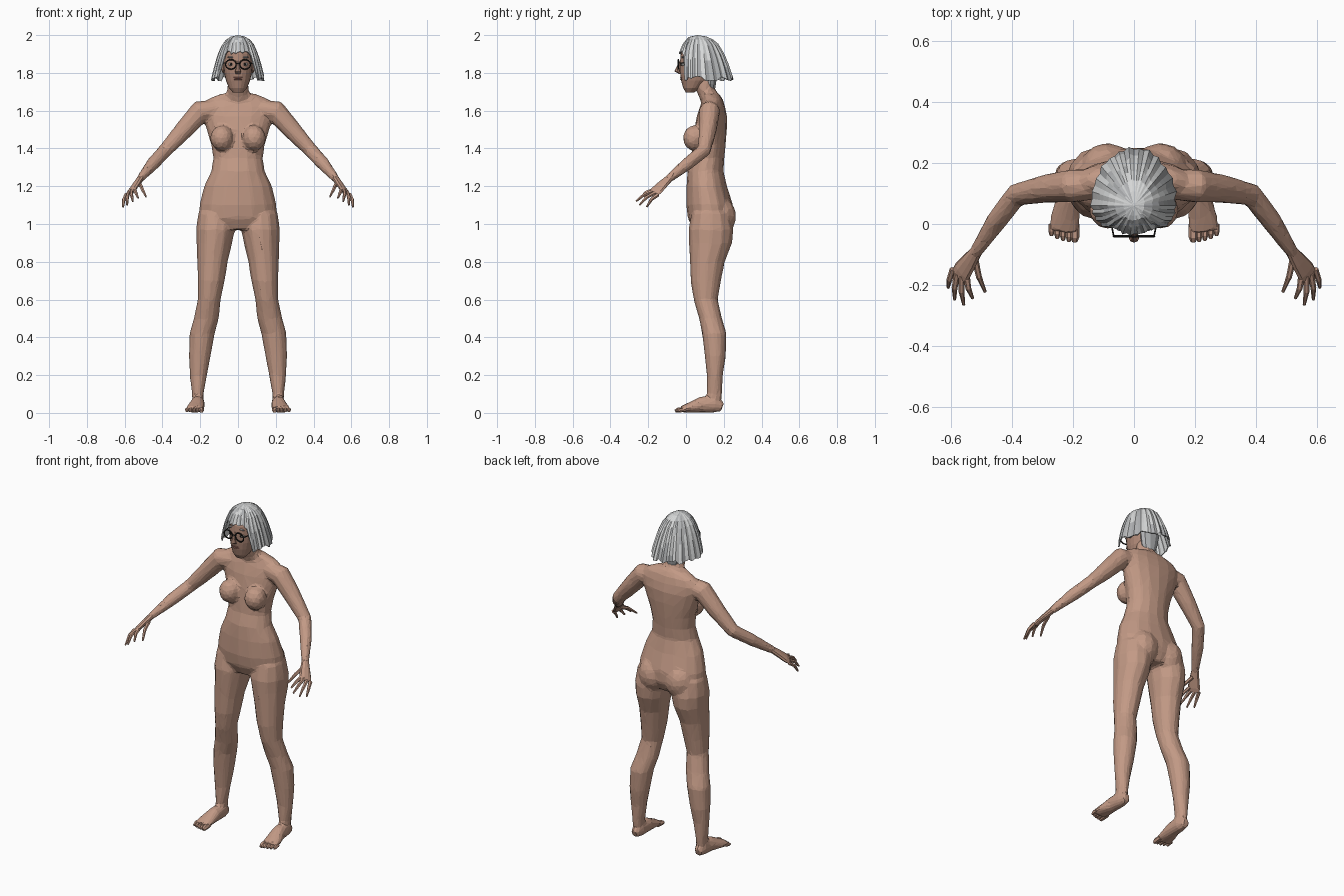
import bpy, bmesh, math, random
from mathutils import Vector, Matrix

random.seed(4)
if "Cube" in bpy.data.objects:
    bpy.data.objects.remove(bpy.data.objects["Cube"], do_unlink=True)


def material(name, r, g, b):
    m = bpy.data.materials.new(name)
    m.use_nodes = True
    m.diffuse_color = (r, g, b, 1)
    m.node_tree.nodes["Principled BSDF"].inputs["Base Color"].default_value = (r, g, b, 1)
    return m


skin = material("skin", .54, .32, .235)
face_skin = material("face skin", .43, .25, .185)
lip = material("lip", .33, .15, .12)
silver = material("light silver hair", .68, .69, .69)
grey = material("grey hair", .44, .45, .46)
black = material("black frame", .015, .014, .013)
white = material("eye white", .75, .73, .7)


def tube(bm, rings, n=12, axis=None, ref=(0, 1, 0), side=1):
    """Closed loft through rings of (x, y, z, half width, half depth)."""
    pts = [Vector(r[:3]) for r in rings]
    loops = []
    for i, r in enumerate(rings):
        w = Vector(axis) if axis else pts[min(i + 1, len(pts) - 1)] - pts[max(i - 1, 0)]
        w.normalize()
        u = Vector(ref).cross(w).normalized()
        v = w.cross(u)
        loop = []
        for k in range(n):
            a = math.tau * k / n
            p = pts[i] + u * (r[3] * math.cos(a)) + v * (r[4] * math.sin(a))
            loop.append(bm.verts.new((p.x * side, p.y, p.z)))
        loops.append(loop)
    for a, b in zip(loops, loops[1:]):
        for k in range(n):
            bm.faces.new((a[k], a[(k + 1) % n], b[(k + 1) % n], b[k]))
    bm.faces.new(loops[0])
    bm.faces.new(loops[-1])


def ball(bm, centre, radii, seg=12):
    mat = Matrix.Translation(centre) @ Matrix.Diagonal((*radii, 1))
    bmesh.ops.create_uvsphere(bm, u_segments=seg, v_segments=seg // 2 + 2, radius=1, matrix=mat)


def finish(name, bm, *mats):
    bmesh.ops.recalc_face_normals(bm, faces=bm.faces)
    mesh = bpy.data.meshes.new(name)
    bm.to_mesh(mesh)
    bm.free()
    for m in mats:
        mesh.materials.append(m)
    ob = bpy.data.objects.new(name, mesh)
    bpy.context.scene.collection.objects.link(ob)
    return ob


UP = (0, 0, 1)

# Body: torso, neck, limbs and feet fused into one faceted skin
bm = bmesh.new()
torso = [(.97, .13, .12, .09), (1.03, .13, .205, .12), (1.1, .125, .205, .124),
         (1.2, .11, .18, .107), (1.28, .103, .142, .095), (1.35, .115, .131, .088),
         (1.42, .122, .142, .088), (1.5, .13, .167, .086), (1.57, .137, .19, .08),
         (1.62, .14, .198, .067), (1.66, .142, .165, .053), (1.69, .13, .09, .045)]
tube(bm, [(0, y, z, a, b) for z, y, a, b in torso], 16, UP)
neck = [(1.62, .14, .07, .05), (1.68, .12, .062, .054), (1.72, .1, .056, .052), (1.78, .09, .052, .05)]
tube(bm, [(0, y, z, a, b) for z, y, a, b in neck], 12, UP)

leg = [(.12, .13, 1.06, .09, .1), (.12, .132, .97, .103, .12), (.125, .13, .9, .095, .115),
       (.135, .113, .8, .081, .093), (.142, .105, .7, .072, .081), (.152, .104, .6, .061, .064),
       (.168, .13, .5, .067, .061), (.19, .15, .42, .067, .065), (.203, .155, .3, .058, .056),
       (.21, .153, .2, .046, .043), (.213, .15, .1, .031, .041), (.213, .145, .04, .03, .04)]
foot = [(.213, .194, .03, .022, .024), (.212, .15, .046, .036, .046), (.215, .08, .044, .04, .043),
        (.225, .02, .028, .049, .028), (.23, -.025, .018, .051, .018)]
arm = [(.12, .13, 1.6, .06, .05), (.2, .125, 1.596, .06, .056), (.29, .115, 1.494, .05, .047),
       (.385, .095, 1.39, .038, .038), (.45, .01, 1.32, .036, .034), (.523, -.1, 1.233, .02, .022)]
for s in (1, -1):
    tube(bm, leg, 12, UP, side=s)
    tube(bm, foot, 12, ref=UP, side=s)
    tube(bm, arm, 10, side=s)
    ball(bm, (s * .085, .045, 1.455), (.062, .062, .068))
    ball(bm, (s * .088, .183, 1.04), (.088, .083, .1))
body = finish("body", bm, skin)
remesh = body.modifiers.new("fuse", 'REMESH')
remesh.mode = 'VOXEL'
remesh.voxel_size = .009
smooth = body.modifiers.new("soften", 'SMOOTH')
smooth.iterations = 6
facets = body.modifiers.new("facets", 'DECIMATE')
facets.ratio = .06

# Hands and toes
palm = [(.513, -.085, 1.245, .02, .018), (.54, -.125, 1.208, .03, .016),
        (.562, -.155, 1.178, .036, .014), (.573, -.17, 1.163, .033, .01)]
across = Vector((-.05, -.035, .035))
flat = Vector((.06, -.08, -.08)).cross(across)
fingers = [((.548, -.17, 1.182), (.528, -.243, 1.137)), ((.564, -.17, 1.176), (.557, -.264, 1.12)),
           ((.579, -.163, 1.166), (.587, -.247, 1.1)), ((.592, -.148, 1.156), (.608, -.208, 1.09)),
           ((.52, -.115, 1.212), (.487, -.222, 1.145))]
for s, label in ((1, "left"), (-1, "right")):
    bm = bmesh.new()
    tube(bm, palm, 10, ref=flat, side=s)
    for base, tip in fingers:
        base, tip = Vector(base), Vector(tip)
        mid = base.lerp(tip, .5) + Vector((.004, -.004, .008))
        tube(bm, [(*base, .011, .011), (*mid, .0095, .0095), (*tip, .005, .005)], 6, ref=UP, side=s)
    finish(label + "_hand", bm, skin)
    bm = bmesh.new()
    for i in range(5):
        x = .194 + .019 * i
        r = .015 if i == 0 else .0105
        end = -.058 + .0025 * i * i / 2
        tube(bm, [(x, 0, .018, r, r), (x, end + .015, .015, r, r), (x, end, .009, r * .6, r * .6)],
             6, ref=UP, side=s)
    finish(label + "_toes", bm, skin)

# Head with nose and ears
bm = bmesh.new()
skull = [(1.695, .02, .026, .02), (1.72, .033, .048, .048), (1.76, .05, .064, .076),
         (1.8, .056, .073, .087), (1.85, .065, .078, .098), (1.9, .07, .08, .097),
         (1.95, .075, .066, .078), (1.98, .075, .03, .04)]
tube(bm, [(0, y, z, a, b) for z, y, a, b in skull], 20, UP)
tube(bm, [(0, -.025, 1.865, .008, .008), (0, -.042, 1.825, .01, .012),
          (0, -.047, 1.808, .017, .014), (0, -.03, 1.795, .012, .008)], 8, UP)
for s in (1, -1):
    ball(bm, (s * .078, .06, 1.83), (.01, .02, .032), 8)
finish("head", bm, face_skin)

# Eyes, brows and lips
bm = bmesh.new()
for s in (1, -1):
    ball(bm, (s * .036, -.012, 1.845), (.016, .014, .009), 10)
finish("eyes", bm, white)
bm = bmesh.new()
for s in (1, -1):
    ball(bm, (s * .036, -.021, 1.845), (.007, .007, .007), 8)
finish("irises", bm, black)
bm = bmesh.new()
for s in (1, -1):
    ball(bm, (s * .037, -.018, 1.883), (.02, .006, .004), 8)
finish("eyebrows", bm, grey)
bm = bmesh.new()
for z in (1.766, 1.775):
    ball(bm, (0, -.02, z), (.027, .011, .005), 10)
finish("lips", bm, lip)

# Spectacles: round rims, bridge and temples
bm = bmesh.new()
for s in (1, -1):
    circle = [Vector((s * .038 + .028 * math.cos(a), -.04, 1.845 + .025 * math.sin(a)))
              for a in (math.tau * k / 16 for k in range(16))]
    for p, q in zip(circle, circle[1:] + circle[:1]):
        tube(bm, [(*p, .004, .004), (*q, .004, .004)], 5, ref=(0, 1, 0))
    tube(bm, [(s * .066, -.04, 1.852, .003, .003), (s * .084, .05, 1.85, .003, .003)], 5, ref=UP)
tube(bm, [(-.011, -.042, 1.85, .003, .003), (.011, -.042, 1.85, .003, .003)], 5)
finish("spectacles", bm, black)

# Hair: bob of strands from the crown, short fringe in front, ragged hem
profile = [(0, 2.0), (.35, 1.99), (.58, 1.955), (.75, 1.9), (.86, 1.85), (.95, 1.8), (1.02, 1.755)]


def hair_point(angle, s, bulge):
    t = min(s, .999) * (len(profile) - 1)
    i = int(t)
    (f, z), (g, h) = profile[i], profile[i + 1]
    f, z = f + (g - f) * (t - i), z + (h - z) * (t - i)
    c = -math.cos(angle)
    depth = .187 * f if c > 0 else .1 * min(1, f * 1.3)
    return (.138 * f * bulge * math.sin(angle), .06 + depth * bulge * c, z)


bm = bmesh.new()
columns, rows = 52, 8
crown = bm.verts.new((0, .06, 2.0))
strands = []
for k in range(columns):
    angle = math.tau * k / columns
    front = math.cos(angle) > math.cos(math.radians(47))
    end = random.uniform(.45, .53) if front else random.uniform(.89, 1)
    bulge = 1.03 if k % 2 else .985
    strands.append([bm.verts.new(hair_point(angle, end * (r + 1) / rows, bulge)) for r in range(rows)])
for k in range(columns):
    a, b = strands[k], strands[(k + 1) % columns]
    shade = random.random()
    bm.faces.new((crown, a[0], b[0])).material_index = int(shade < .3)
    for r in range(rows - 1):
        if random.random() < .3:
            shade = random.random()
        bm.faces.new((a[r], a[r + 1], b[r + 1], b[r])).material_index = int(shade < .35)
hair = finish("hair", bm, silver, grey)
shell = hair.modifiers.new("thickness", 'SOLIDIFY')
shell.thickness = .006

# Short hair at the nape
bm = bmesh.new()
tube(bm, [(0, .128, 1.69, .025, .022), (0, .13, 1.74, .05, .03), (0, .135, 1.82, .065, .035)], 10, UP)
finish("nape_hair", bm, grey)
